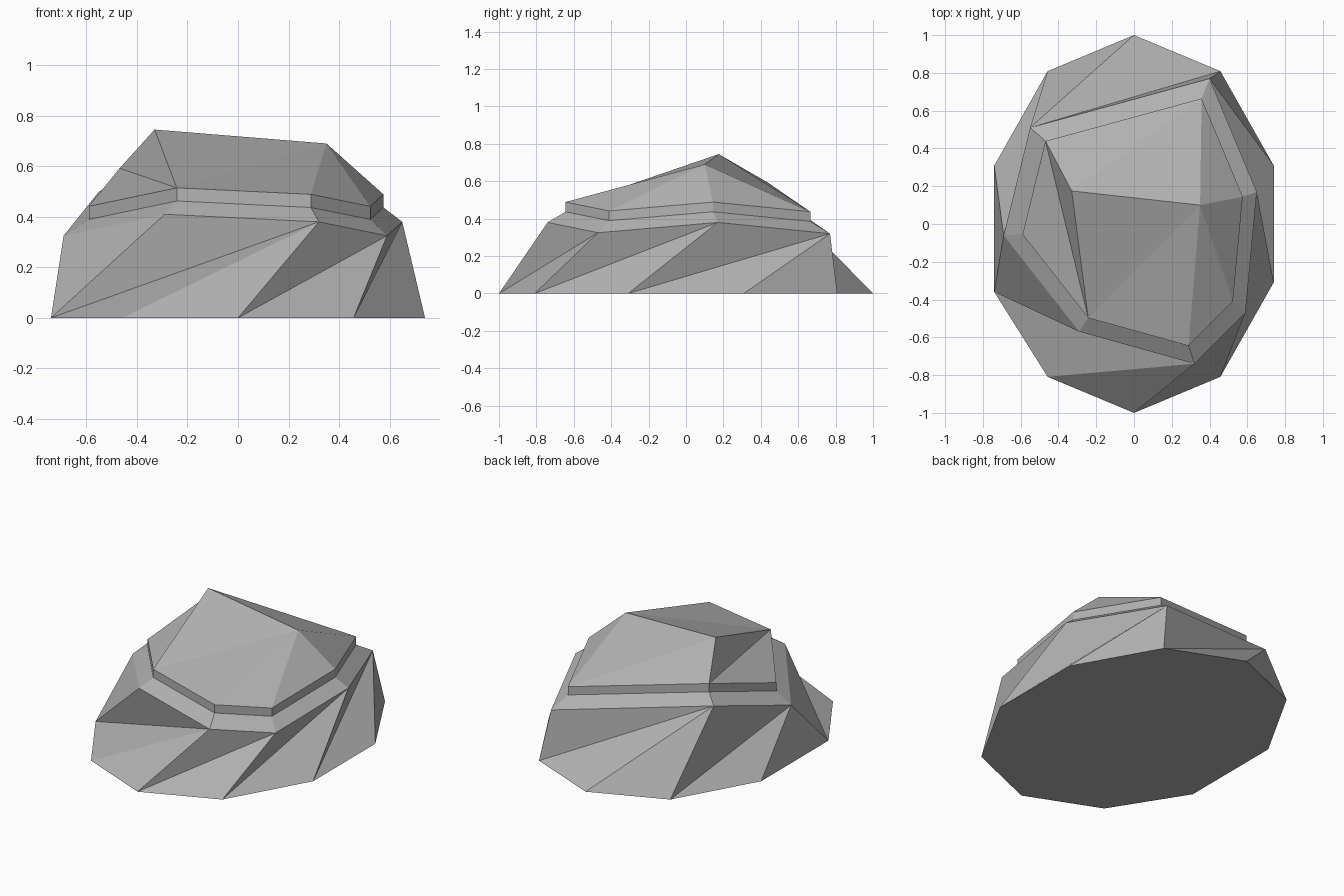
import bpy, bmesh, math
from mathutils import Vector

cube = bpy.data.objects.get("Cube")
if cube:
    bpy.data.objects.remove(cube, do_unlink=True)

# Grey stone colour
stone = bpy.data.materials.new("stone_grey")
stone.use_nodes = True
colour = (0.45, 0.45, 0.45, 1)
stone.diffuse_color = colour
bsdf = stone.node_tree.nodes["Principled BSDF"]
bsdf.inputs["Base Color"].default_value = colour
bsdf.inputs["Roughness"].default_value = 0.9

bm = bmesh.new()


def ring(points):
    return [bm.verts.new(p) for p in points]


def bridge(lower, upper):
    for i in range(len(lower)):
        j = (i + 1) % len(lower)
        bm.faces.new((lower[i], lower[j], upper[j], upper[i]))


# Ten-sided oval foot, counter-clockwise from the front
foot = ring([(0.778 * math.sin(a), -math.cos(a), 0)
             for a in (math.tau * i / 10 for i in range(10))])
foot[8].co.y = -0.36
bm.faces.new(list(reversed(foot)))

# Uneven seven-sided shoulder
shoulder_points = [
    Vector((-0.29, -0.57, 0.41)), Vector((0.32, -0.74, 0.38)),
    Vector((0.59, -0.47, 0.325)), Vector((0.65, 0.17, 0.38)),
    Vector((0.40, 0.77, 0.32)), Vector((-0.55, 0.51, 0.50)),
    Vector((-0.69, -0.06, 0.325))]
shoulder = ring(shoulder_points)

# Skirt: triangles zipped between foot and shoulder, t = step top, b = step bottom
b, t = 0, 1
for step in "tbtbtbbtbbtbbttbb":
    low, high = foot[b % 10], shoulder[t % 7]
    if step == "t":
        t += 1
        bm.faces.new((low, shoulder[t % 7], high))
    else:
        b += 1
        bm.faces.new((low, foot[b % 10], high))

# Sloping shelf and upright lip, both inset from the shoulder
inset = [Vector((p.x * 0.87 + 0.01, p.y * 0.867 - 0.003, p.z * 0.86 + 0.11))
         for p in shoulder_points]
lip_low = ring(inset)
lip = ring([p + Vector((0, 0, 0.052)) for p in inset])
bridge(shoulder, lip_low)
bridge(lip_low, lip)

# Faceted cap with a sloping ridge
peak = bm.verts.new((-0.33, 0.175, 0.745))
knob = bm.verts.new((0.35, 0.10, 0.69))
for i in range(4):
    bm.faces.new((lip[i], lip[i + 1], knob))
bm.faces.new((lip[0], knob, peak))
bm.faces.new((lip[4], peak, knob))
bm.faces.new((lip[4], lip[5], peak))
bm.faces.new((lip[5], lip[0], peak))
bm.faces.new((lip[5], lip[6], lip[0]))

bmesh.ops.recalc_face_normals(bm, faces=bm.faces)
mesh = bpy.data.meshes.new("rock")
bm.to_mesh(mesh)
bm.free()
mesh.materials.append(stone)
rock = bpy.data.objects.new("rock", mesh)
bpy.context.collection.objects.link(rock)
